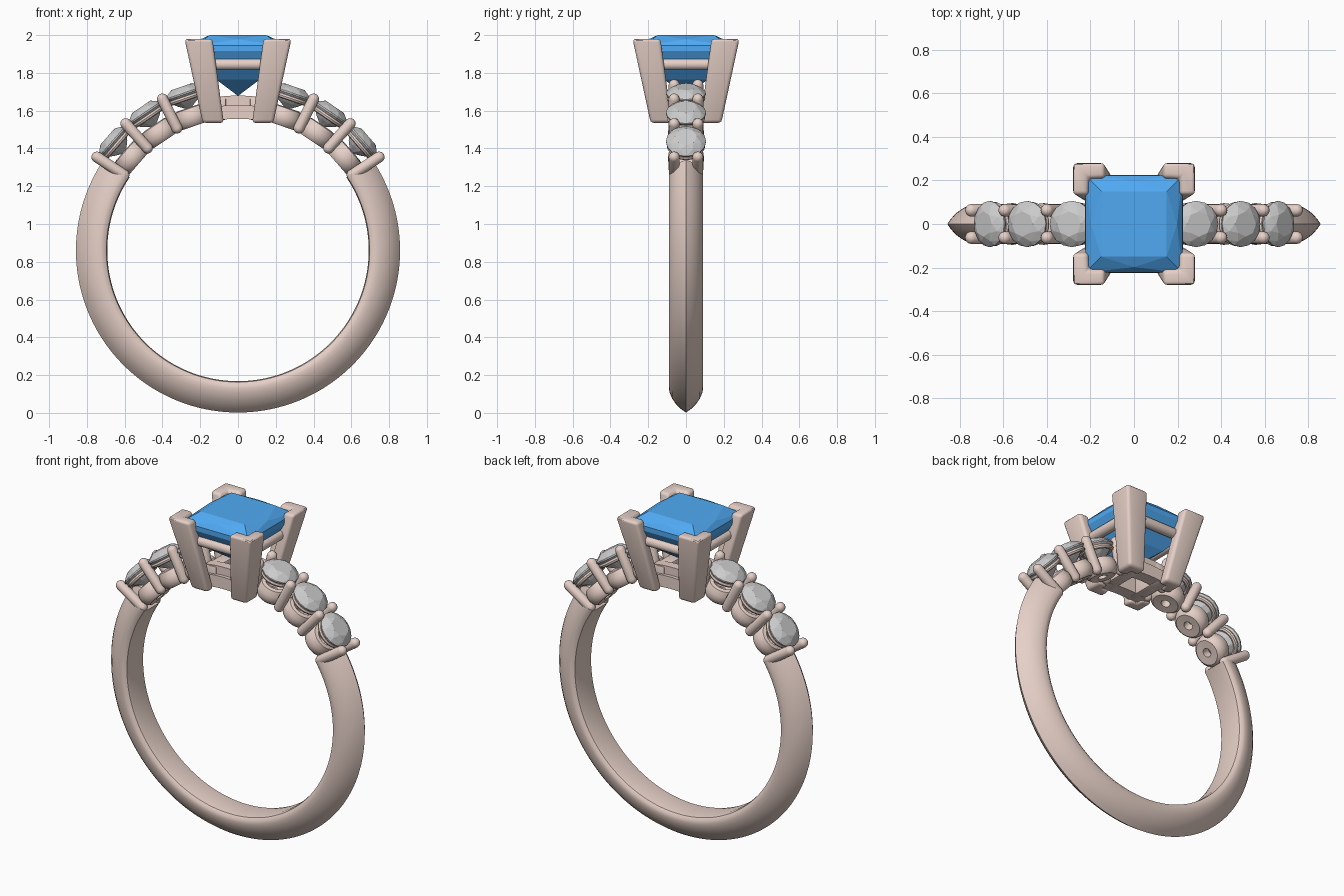
import bpy, bmesh, math
from mathutils import Matrix, Vector

if "Cube" in bpy.data.objects:
    bpy.data.objects.remove(bpy.data.objects["Cube"])

CZ = 0.86  # height of the finger-hole centre


def material(name, rgb):
    m = bpy.data.materials.new(name)
    m.diffuse_color = (*rgb, 1)
    m.use_nodes = True
    m.node_tree.nodes["Principled BSDF"].inputs["Base Color"].default_value = m.diffuse_color
    return m


METAL = material("rose_metal", (0.79, 0.63, 0.57))
BLUE = material("blue_gem", (0.08, 0.40, 0.90))


def finish(name, bm, mat=None, smooth=True):
    bmesh.ops.recalc_face_normals(bm, faces=bm.faces)
    me = bpy.data.meshes.new(name)
    bm.to_mesh(me)
    bm.free()
    ob = bpy.data.objects.new(name, me)
    bpy.context.collection.objects.link(ob)
    if mat:
        me.materials.append(mat)
    if smooth:
        bpy.ops.object.select_all(action='DESELECT')
        ob.select_set(True)
        bpy.context.view_layer.objects.active = ob
        bpy.ops.object.shade_smooth_by_angle(angle=math.radians(35))
    return ob


def radial(deg):
    # local z points outward from the ring centre, local y is the ring's width
    a = math.radians(deg)
    c, s = math.cos(a), math.sin(a)
    return Matrix(((s, 0, c, 0), (0, 1, 0, 0), (-c, 0, s, CZ), (0, 0, 0, 1)))


def bridge(bm, rings, closed_path=False):
    n = len(rings[0])
    for k in range(len(rings) - (0 if closed_path else 1)):
        a, b = rings[k], rings[(k + 1) % len(rings)]
        for i in range(n):
            j = (i + 1) % n
            bm.faces.new((a[i], a[j], b[j], b[i]))


def arc_sweep(name, profile, a0, a1, steps):
    # profile is a closed list of (radius, y)
    bm = bmesh.new()
    rings = []
    for k in range(steps + 1):
        m = radial(a0 + (a1 - a0) * k / steps)
        rings.append([bm.verts.new(m @ Vector((0, y, r))) for r, y in profile])
    bridge(bm, rings)
    bm.faces.new(rings[0])
    bm.faces.new(rings[-1])
    return finish(name, bm, METAL)


def lathe(name, profile, mat, n=24, closed=False):
    # profile of (radius, height) turned about the local z axis of mat
    bm = bmesh.new()
    rings = [[bm.verts.new(mat @ Vector((r * math.cos(2 * math.pi * i / n),
                                         r * math.sin(2 * math.pi * i / n), h)))
              for i in range(n)] for r, h in profile]
    bridge(bm, rings, closed)
    if not closed:
        bm.faces.new(rings[0])
        bm.faces.new(rings[-1])
    return finish(name, bm, METAL)


def capsule(name, p, q, r, n=16):
    d = q - p
    L = d.length
    prof = [(r * math.cos(t), -r * math.sin(t) + r) for t in (1.45, 1.1, 0.7, 0.35, 0)]
    prof += [(a, L - h) for a, h in reversed(prof)]
    m = Matrix.Translation(p) @ d.to_track_quat('Z', 'Y').to_matrix().to_4x4()
    return lathe(name, prof, m, n)


def gem(name, rings, mat, material=None):
    # convex faceted stone; rings of (radius, height, sides, phase)
    bm = bmesh.new()
    for r, h, n, ph in rings:
        for i in range(n):
            a = 2 * math.pi * (i + ph) / n
            bm.verts.new(mat @ Vector((r * math.cos(a), r * math.sin(a), h)))
    bmesh.ops.convex_hull(bm, input=bm.verts)
    bmesh.ops.dissolve_limit(bm, angle_limit=0.01, verts=bm.verts, edges=bm.edges)
    return finish(name, bm, material, smooth=False)


# Band with a ridged outer face, open across the top
half = [(0.692, 0.05), (0.697, 0.078), (0.712, 0.089), (0.73, 0.091), (0.755, 0.086),
        (0.785, 0.073), (0.815, 0.052), (0.84, 0.026)]
band = [(r, -y) for r, y in half] + [(0.858, 0)] + list(reversed(half))
arc_sweep("band", band, 34 - 248, 34, 124)

# Side stones with cups and girdle rails
cup = [(0.026, 0.70), (0.072, 0.698), (0.088, 0.712), (0.096, 0.74), (0.094, 0.765),
       (0.082, 0.795), (0.062, 0.80), (0.026, 0.75)]
rail = [(0.088 + 0.014 * math.cos(t * math.pi / 4), 0.852 + 0.014 * math.sin(t * math.pi / 4))
        for t in range(8)]
brilliant = [(0.058, 0.917, 8, 0), (0.086, 0.902, 8, 0.5), (0.106, 0.882, 16, 0),
             (0.106, 0.874, 16, 0), (0.06, 0.825, 8, 0.5), (0.005, 0.79, 8, 0)]
for side in ("right", "left"):
    def ang(a):
        return a if side == "right" else 180 - a
    for i, a in enumerate((41, 56, 71)):
        m = radial(ang(a))
        lathe(f"{side}_cup_{i+1}", cup, m, 32, closed=True)
        lathe(f"{side}_stone_rail_{i+1}", rail, m, 32, closed=True)
        gem(f"{side}_stone_{i+1}", brilliant, m)
    for i, a in enumerate((33.5, 48.5, 63.5, 78)):
        m = radial(ang(a))
        for s in (-1, 1):
            capsule(f"{side}_prong_{i+1}_{'front' if s < 0 else 'back'}",
                    m @ Vector((0, s * 0.062, 0.695)), m @ Vector((0, s * 0.063, 0.925)), 0.029)

# Centre square-cut stone (ring radius is the half diagonal)
D = math.sqrt(2)
gem("centre_stone", [(0.15 * D, 2.0, 4, 0.5), (0.198, 1.978, 4, 0), (0.224 * D, 1.945, 4, 0.5),
                     (0.224 * D, 1.915, 4, 0.5), (0.195 * D, 1.86, 4, 0.5),
                     (0.115 * D, 1.765, 4, 0.5), (0.004, 1.68, 4, 0.5)],
    Matrix.Identity(4), BLUE)


# L-shaped corner claws, flaring upward
def claw(name, sx, sy):
    bm = bmesh.new()
    rings = []
    for z, o, a, t in ((1.535, 0.187, 0.075, 0.065), (1.98, 0.283, 0.135, 0.07)):
        pts = [(a, o), (o, o), (o, a), (o - t, a), (o - t, o - t), (a, o - t)]
        rings.append([bm.verts.new((sx * x, sy * y, z)) for x, y in pts])
    bridge(bm, rings)
    bm.faces.new(rings[0])
    bm.faces.new(rings[1])
    bmesh.ops.recalc_face_normals(bm, faces=bm.faces)
    bmesh.ops.bevel(bm, geom=bm.edges[:], offset=0.018, segments=3, profile=0.5, affect='EDGES')
    finish(name, bm, METAL)


for sx, nx in ((-1, "left"), (1, "right")):
    for sy, ny in ((-1, "front"), (1, "back")):
        claw(f"{ny}_{nx}_claw", sx, sy)

# Rails under the stone, and the lower gallery
for s, n in ((-1, "front"), (1, "back")):
    capsule(f"{n}_rail", Vector((-0.21, s * 0.195, 1.845)), Vector((0.21, s * 0.195, 1.845)), 0.03)
    y0, y1 = s * 0.06, s * 0.135
    arc_sweep(f"{n}_gallery_arc", [(0.697, y0), (0.697, y1), (0.77, y1), (0.77, y0)], 78, 102, 12)
    arc_sweep(f"{n}_gallery_rim", [(0.765, y0), (0.765, s * 0.115), (0.82, s * 0.115), (0.82, y0)],
              80, 100, 10)
for s, n in ((-1, "left"), (1, "right")):
    capsule(f"{n}_rail", Vector((s * 0.195, -0.21, 1.845)), Vector((s * 0.195, 0.21, 1.845)), 0.03)
    bm = bmesh.new()
    bmesh.ops.create_cube(bm, size=1, matrix=Matrix.Translation((s * 0.1, 0, 1.61))
                          @ Matrix.Diagonal((0.075, 0.24, 0.12, 1)))
    bmesh.ops.bevel(bm, geom=bm.edges[:], offset=0.01, segments=2, profile=0.5, affect='EDGES')
    finish(f"{n}_gallery_bar", bm, METAL)
